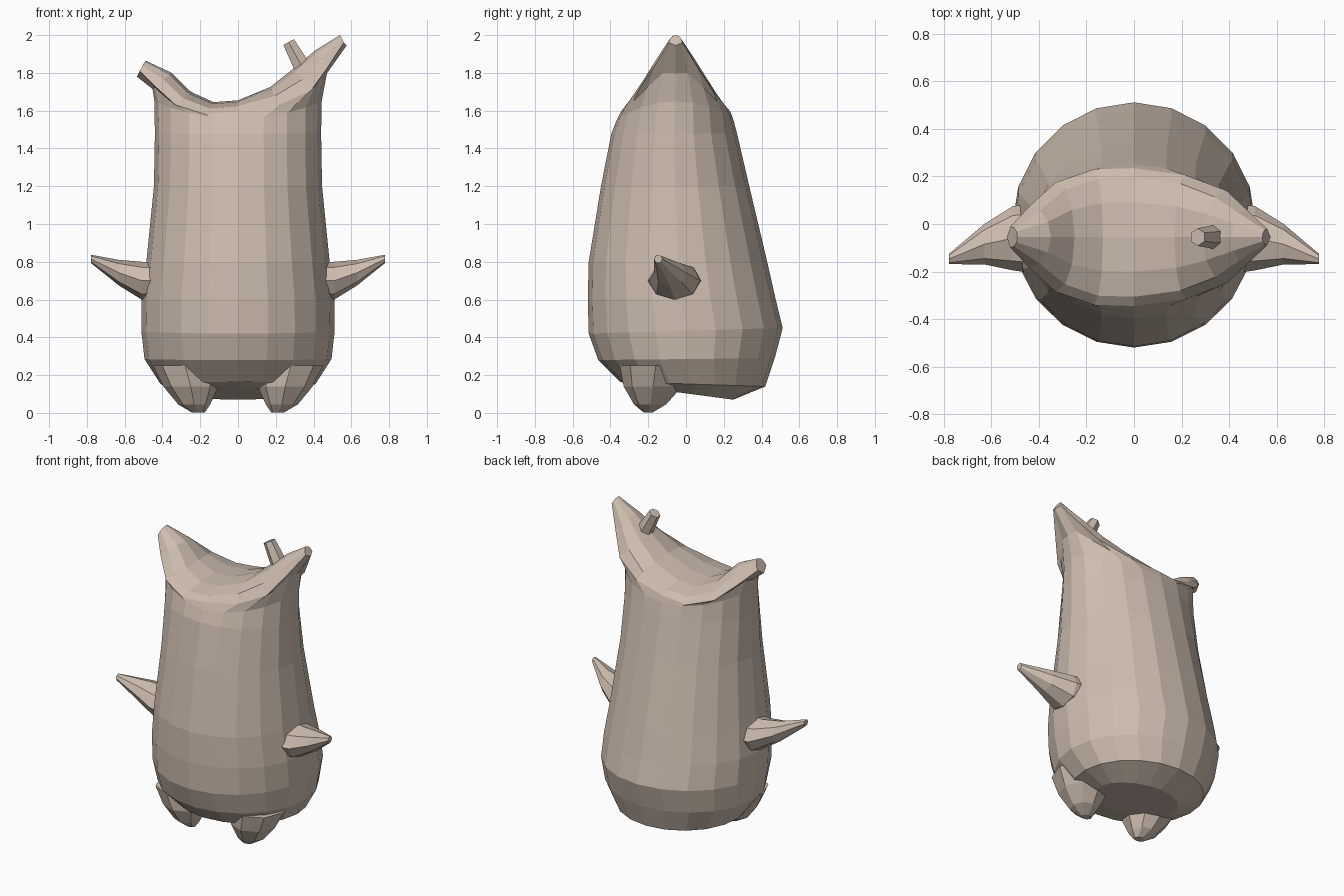
import bpy, bmesh
from math import sin, cos, pi
from mathutils import Vector

if "Cube" in bpy.data.objects:
    bpy.data.objects.remove(bpy.data.objects["Cube"])

skin = bpy.data.materials.new("beige_skin")
skin.diffuse_color = (0.62, 0.51, 0.43, 1)
skin.use_nodes = True
skin.node_tree.nodes["Principled BSDF"].inputs["Base Color"].default_value = skin.diffuse_color


def finish(bm, name):
    bmesh.ops.remove_doubles(bm, verts=bm.verts, dist=0.0005)
    bmesh.ops.recalc_face_normals(bm, faces=bm.faces)
    me = bpy.data.meshes.new(name)
    bm.to_mesh(me)
    bm.free()
    me.materials.append(skin)
    ob = bpy.data.objects.new(name, me)
    bpy.context.collection.objects.link(ob)
    return ob


def bridge(bm, a, b):
    n = len(a)
    for k in range(n):
        bm.faces.new((a[k], a[(k + 1) % n], b[(k + 1) % n], b[k]))


def loft(name, rings):
    """Closed tube through rings of points."""
    bm = bmesh.new()
    loops = [[bm.verts.new(p) for p in r] for r in rings]
    for a, b in zip(loops, loops[1:]):
        bridge(bm, a, b)
    bm.faces.new(loops[0])
    bm.faces.new(loops[-1])
    return finish(bm, name)


# Body rings: half width, front y, front z, back y, back z
N = 20
BODY = [(.27, -.20, .13, .25, .07),
        (.41, -.35, .165, .42, .14),
        (.495, -.465, .28, .47, .29),
        (.512, -.515, .42, .512, .45),
        (.51, -.52, .60, .475, .60),
        (.485, -.515, .80, .43, .80),
        (.445, -.45, 1.20, .335, 1.20),
        (.44, -.395, 1.48, .27, 1.48)]


def body_ring(hx, yf, zf, yb, zb, lift=0):
    pts = []
    for k in range(N):
        a = 2 * pi * k / N
        t = (1 + sin(a)) / 2
        pts.append(Vector((hx * cos(a), yf + (yb - yf) * t,
                           zf + (zb - zf) * t + lift * cos(a) ** 2)))
    return pts


# Head columns from right ear tip to left: rim x, rim z, half depth, crest x, crest z
HEAD = [(.56, 1.96, .035, .54, 2.0),
        (.475, 1.83, .115, .41, 1.92),
        (.39, 1.71, .195, .29, 1.82),
        (.22, 1.63, .26, .17, 1.725),
        (0, 1.595, .29, 0, 1.655),
        (-.17, 1.58, .285, -.13, 1.645),
        (-.33, 1.63, .23, -.25, 1.70),
        (-.44, 1.73, .13, -.35, 1.80),
        (-.52, 1.81, .045, -.49, 1.865)]
YC = -.055
M = 6
arcs = []
for xr, zr, hw, xt, zt in HEAD:
    arc = []
    for j in range(M + 1):
        t = pi * j / M
        s = sin(t)
        arc.append(Vector((xr + (xt - xr) * s, YC + hw * cos(t), zr + (zt - zr) * s)))
    arcs.append(arc)

bm = bmesh.new()
rings = [body_ring(*r) for r in BODY]
rings.append(body_ring(.443, -.365, 1.555, .25, 1.555, .095))
rim = ([Vector((.575, YC, 1.945))] + [a[0] for a in arcs]
       + [Vector((-.535, YC, 1.78))] + [a[-1] for a in reversed(arcs)])
mid = []
for k, (p, q) in enumerate(zip(rings[-1], rim)):
    m = (p + q) / 2
    m.x *= 1 - .075 * abs(cos(2 * pi * k / N)) ** 4
    mid.append(m)
loops = [[bm.verts.new(p) for p in r] for r in rings + [mid, rim]]
for a, b in zip(loops, loops[1:]):
    bridge(bm, a, b)
bm.faces.new(loops[0])
# Saddle-shaped crown running into the two ear tips
top = loops[-1]
cols = []
for i, arc in enumerate(arcs):
    inner = [bm.verts.new(p) for p in arc[1:-1]]
    cols.append([top[i + 1]] + inner + [top[N - 1 - i]])
for a, b in zip(cols, cols[1:]):
    for j in range(M):
        bm.faces.new((a[j], a[j + 1], b[j + 1], b[j]))
bm.faces.new([top[0]] + cols[0])
bm.faces.new([top[N // 2]] + cols[-1])
finish(bm, "body")

# Arms and feet, mirrored left and right
ARM = [(.44, -.06, .70, .145, .10), (.51, -.06, .70, .135, .10),
       (.63, -.085, .742, .085, .068), (.778, -.147, .815, .022, .022)]
FOOT = [(.21, -.20, .003, .035, .025), (.232, -.19, .045, .085, .085),
        (.25, -.175, .14, .145, .155), (.28, -.16, .25, .17, .19)]
S = 8
for side, sx in (("right", 1), ("left", -1)):
    loft(side + "_arm", [[(sx * x, y + ry * cos(2 * pi * k / S), z + rz * sin(2 * pi * k / S))
                          for k in range(S)] for x, y, z, ry, rz in ARM])
    loft(side + "_foot", [[(sx * (x + rx * cos(2 * pi * k / S)), y + ry * sin(2 * pi * k / S), z)
                           for k in range(S)] for x, y, z, rx, ry in FOOT])

# Small stub on the taller ear
base, tip = Vector((.335, YC, 1.84)), Vector((.268, YC, 1.963))
d = (tip - base).normalized()
u = Vector((0, 1, 0))
v = d.cross(u)
loft("ear_stub", [[c + r * (u * cos(pi * k / 3) + v * sin(pi * k / 3)) for k in range(6)]
                  for c, r in ((base, .05), (tip, .037))])
